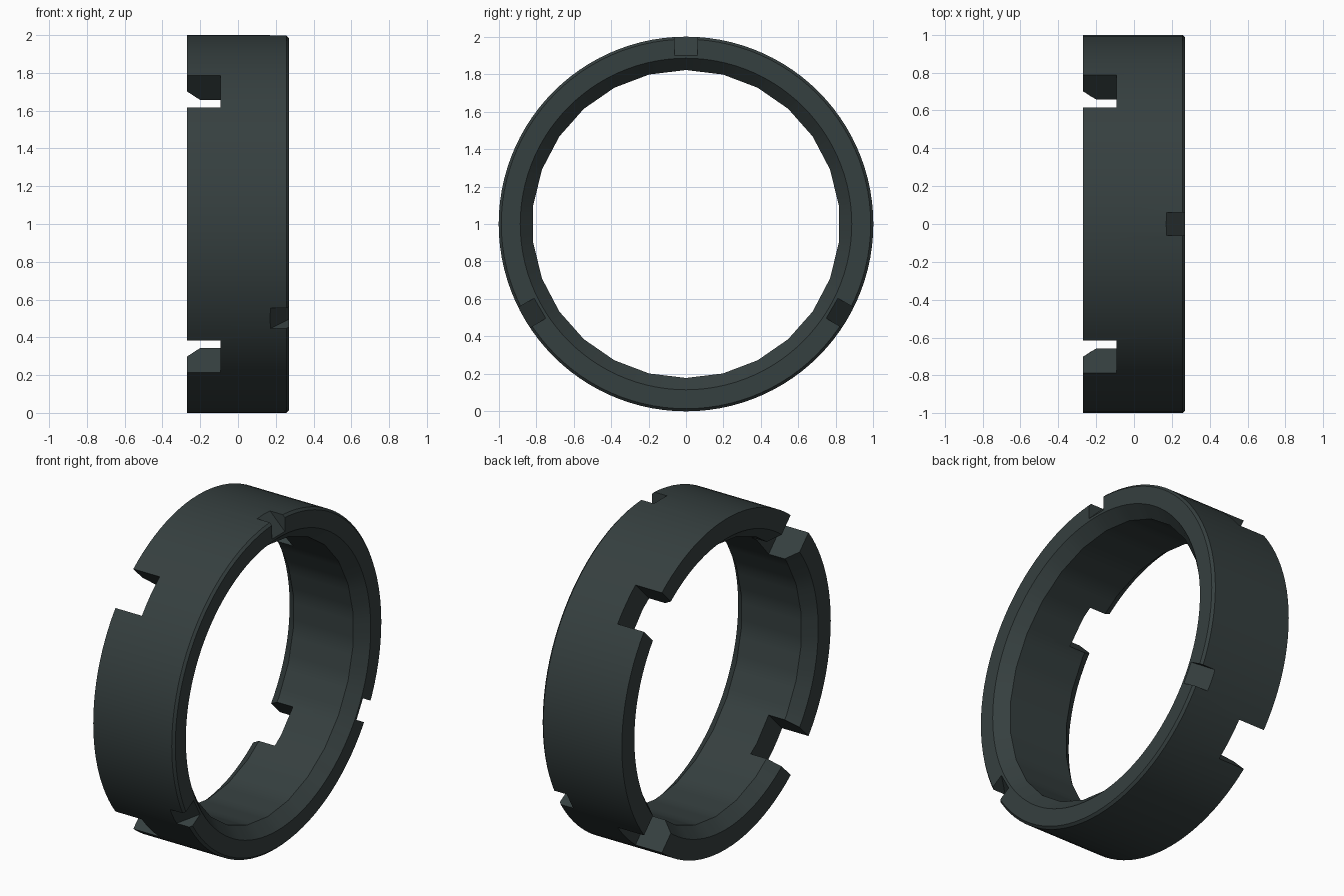
import bpy, bmesh, math
from mathutils import Vector

if "Cube" in bpy.data.objects:
    bpy.data.objects.remove(bpy.data.objects["Cube"])

SEG = 104         # facets round the outside
FACET = 4         # outer steps per coarse bore facet
HALF = 0.27       # half the ring width

mat = bpy.data.materials.new("dark slate")
mat.diffuse_color = (0.036, 0.050, 0.050, 1)
mat.use_nodes = True
mat.node_tree.nodes["Principled BSDF"].inputs["Base Color"].default_value = mat.diffuse_color


def place(x, r, a, t=0.0):
    """Point at axial x, radius r, tangent offset t; angle a measured from the top."""
    return Vector((x, r * math.sin(a) + t * math.cos(a),
                   1 + r * math.cos(a) - t * math.sin(a)))


def finish(bm, name):
    bmesh.ops.recalc_face_normals(bm, faces=bm.faces)
    me = bpy.data.meshes.new(name)
    bm.to_mesh(me)
    bm.free()
    ob = bpy.data.objects.new(name, me)
    bpy.context.collection.objects.link(ob)
    return ob


# Ring: profile of (x, radius, is_bore) swept round the x axis
profile = [(-HALF, 0.88, False), (-HALF, 1.0, False), (HALF - 0.014, 1.0, False),
           (HALF, 0.986, False), (HALF, 0.885, False), (0.2, 0.822, True), (-0.2, 0.822, True)]
bm = bmesh.new()
rings = []
step = 2 * math.pi * FACET / SEG
for i in range(SEG):
    a = 2 * math.pi * i / SEG
    # bore points lie on the chords of a coarser polygon
    flat = math.cos(step / 2) / math.cos(a % step - step / 2)
    rings.append([bm.verts.new(place(x, r * (flat if bore else 1), a))
                  for x, r, bore in profile])
n = len(profile)
for i in range(SEG):
    p, q = rings[i], rings[(i + 1) % SEG]
    for j in range(n):
        bm.faces.new((p[j], p[(j + 1) % n], q[(j + 1) % n], q[j]))
ring = finish(bm, "locking_ring")
ring.data.materials.append(mat)


def add_prism(bm, shape, a, half):
    """Extrude an (x, radius) shape along the tangent at angle a."""
    lo = [bm.verts.new(place(x, r, a, -half)) for x, r in shape]
    hi = [bm.verts.new(place(x, r, a, half)) for x, r in shape]
    bm.faces.new(lo)
    bm.faces.new(hi[::-1])
    for j in range(len(shape)):
        k = (j + 1) % len(shape)
        bm.faces.new((lo[j], hi[j], hi[k], lo[k]))


# Cutters: four through slots on the left rim, three sloped nicks on the right
bm = bmesh.new()
for i in range(4):
    add_prism(bm, [(-0.4, 0.6), (-0.093, 0.6), (-0.093, 1.2), (-0.4, 1.2)],
              math.radians(45 + 90 * i), 0.121)
for i in range(3):
    add_prism(bm, [(0.07, 1.1), (0.37, 0.8), (0.37, 1.1)], math.radians(120 * i), 0.062)
cutter = finish(bm, "notch_cutter")
cutter.hide_render = True

mod = ring.modifiers.new("notches", 'BOOLEAN')
mod.operation = 'DIFFERENCE'
mod.solver = 'EXACT'
mod.object = cutter
bpy.context.view_layer.objects.active = ring
ring.select_set(True)
bpy.ops.object.modifier_apply(modifier=mod.name)
bpy.data.objects.remove(cutter)

bpy.ops.object.shade_smooth_by_angle(angle=math.radians(25))
